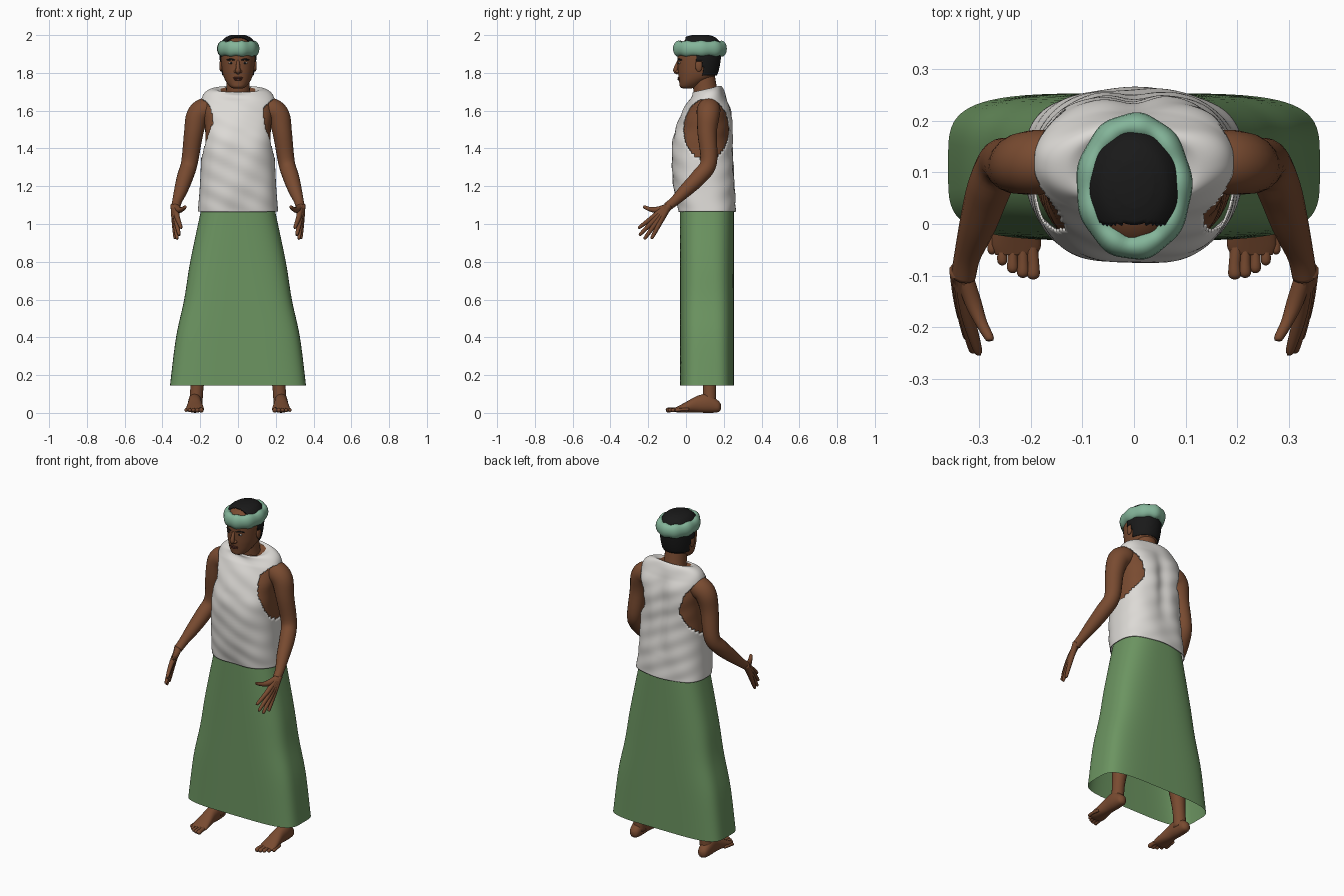
import bpy, bmesh
from math import sin, cos, pi, exp, copysign, radians
from mathutils import Vector

cube = bpy.data.objects.get("Cube")
if cube:
    bpy.data.objects.remove(cube)


def material(name, red, green, blue):
    m = bpy.data.materials.new(name)
    m.use_nodes = True
    m.diffuse_color = (red, green, blue, 1)
    m.node_tree.nodes["Principled BSDF"].inputs["Base Color"].default_value = m.diffuse_color
    return m


SKIN = material("brown skin", 0.19, 0.07, 0.03)
WHITE = material("white cloth", 0.72, 0.7, 0.67)
GREEN = material("green cloth", 0.15, 0.3, 0.12)
MINT = material("mint cloth", 0.23, 0.46, 0.32)
BLACK = material("black hair", 0.01, 0.01, 0.01)
LIP = material("dark lips", 0.1, 0.03, 0.02)
EYE = material("eye white", 0.5, 0.45, 0.4)


def smooth_rows(rows, steps):
    """Catmull-Rom interpolation between equal-length tuples."""
    out = []
    last = len(rows) - 1
    for i in range(last):
        before, start, end, after = (rows[min(max(k, 0), last)] for k in range(i - 1, i + 3))
        for step in range(steps):
            t = step / steps
            out.append([q + t / 2 * (r - p + t * (2 * p - 5 * q + 4 * r - s + t * (3 * (q - r) + s - p)))
                        for p, q, r, s in zip(before, start, end, after)])
    return out + [list(rows[last])]


def circle(count):
    return [(cos(2 * pi * k / count), sin(2 * pi * k / count)) for k in range(count)]


def bridge(name, rings, mat, caps=True, loop=False, mirror=False, drop=None, move=None, thick=0):
    """Join rings of points into one smooth object."""
    bm = bmesh.new()
    verts = [[bm.verts.new(move(*p) if move else p) for p in ring] for ring in rings]
    pairs = list(zip(verts, verts[1:]))
    if loop:
        pairs.append((verts[-1], verts[0]))
    for low, high in pairs:
        for i in range(len(low)):
            bm.faces.new((low[i - 1], low[i], high[i], high[i - 1]))
    if caps and not loop:
        bm.faces.new(verts[0])
        bm.faces.new(verts[-1])
    if drop:
        gone = [f for f in bm.faces if drop(*f.calc_center_median())]
        bmesh.ops.delete(bm, geom=gone, context='FACES')
    bmesh.ops.recalc_face_normals(bm, faces=bm.faces)
    for face in bm.faces:
        face.smooth = True
    mesh = bpy.data.meshes.new(name)
    bm.to_mesh(mesh)
    bm.free()
    mesh.materials.append(mat)
    ob = bpy.data.objects.new(name, mesh)
    bpy.context.collection.objects.link(ob)
    if thick:
        ob.modifiers.new("thickness", 'SOLIDIFY').thickness = thick
    if mirror:
        ob.modifiers.new("mirror", 'MIRROR')


def loft(name, rows, mat, power=(2, 2), grow=0, centre=0, steps=6, sides=48, forward=False, **options):
    """Rows: position, low side, high side, half width. Power sets the squareness from first to last."""
    rings = []
    rows = smooth_rows(rows, steps)
    for i, (pos, low, high, half) in enumerate(rows):
        e = 2 / (power[0] + (power[1] - power[0]) * i / len(rows))
        ring = []
        for c, s in circle(sides):
            x = centre + (half + grow) * copysign(abs(c) ** e, c)
            v = (low + high) / 2 + ((high - low) / 2 + grow) * copysign(abs(s) ** e, s)
            ring.append((x, pos, v) if forward else (x, v, pos))
        rings.append(ring)
    bridge(name, rings, mat, **options)


def tube(name, path, mat=SKIN, sides=14, mirror=True):
    """Round limb along points of x, y, z, radius."""
    points = smooth_rows(path, 5)
    spots = [Vector(p[:3]) for p in points]
    rings, old, turn = [], None, None
    for i, spot in enumerate(spots):
        way = (spots[min(i + 1, len(spots) - 1)] - spots[max(i - 1, 0)]).normalized()
        turn = old.rotation_difference(way) @ turn if old else way.to_track_quat('Z', 'X')
        old = way
        rings.append([spot + turn @ Vector((c, s, 0)) * points[i][3] for c, s in circle(sides)])
    bridge(name, rings, mat, mirror=mirror)


def ellipsoid(name, centre, size, mat, mirror=True):
    rings = []
    for k in range(1, 12):
        flat, up = sin(pi * k / 12), cos(pi * k / 12)
        rings.append([[o + r * d for o, r, d in zip(centre, size, (c * flat, s * flat, up))]
                      for c, s in circle(16)])
    bridge(name, rings, mat, mirror=mirror)


# Long skirt, open at the hem
hem_to_waist = [(0.145, 0.36), (0.4, 0.328), (0.6, 0.285), (0.8, 0.253), (1.1, 0.19)]
loft("skirt", [(z, -0.032, 0.253, half) for z, half in hem_to_waist], GREEN,
     power=(4.2, 2.6), sides=72, caps=False)

# Torso rows, shared by the shirt and the body under it
torso = [(1.065, -0.035, 0.257, 0.208), (1.2, -0.06, 0.253, 0.197), (1.4, -0.07, 0.247, 0.188),
         (1.5, -0.05, 0.246, 0.188), (1.6, -0.01, 0.235, 0.198), (1.68, 0.035, 0.2, 0.18),
         (1.71, 0.04, 0.18, 0.13), (1.69, 0.045, 0.165, 0.07)]


def drape(x, y, z):
    """Sloping collar, groove down the spine and faint folds."""
    rise = max(0, z - 1.65) * 4 * (y - 0.11)
    if y > 0.15 and 1.2 < z < 1.69:
        y -= 0.018 * exp(-(x / 0.04) ** 2) * sin((z - 1.2) / 0.49 * pi)
    return x, y + 0.004 * sin(x * 30 + z * 22) * sin(z * 40), z + rise


def armhole(x, y, z):
    return abs(x) > 0.1 and ((y - 0.108) / 0.118) ** 2 + ((z - 1.5) / 0.16) ** 2 < 1


loft("shirt", torso, WHITE, power=(2.7, 2.1), steps=12, sides=120, caps=False, drop=armhole,
     move=drape, thick=-0.005)
loft("torso", torso, SKIN, power=(2.7, 2.1), grow=-0.014, move=drape)

# Arms
tube("arm", [(0.12, 0.12, 1.615, 0.05), (0.175, 0.12, 1.605, 0.062), (0.215, 0.117, 1.57, 0.06),
             (0.235, 0.112, 1.48, 0.051), (0.257, 0.12, 1.325, 0.044), (0.28, 0.07, 1.25, 0.043),
             (0.302, 0, 1.18, 0.036), (0.322, -0.06, 1.122, 0.026), (0.33, -0.1, 1.09, 0.024)], sides=20)

# Fingers fanning out from the wrist
for i, label in enumerate(["index", "middle", "ring", "little"]):
    angle = radians(37 + 8.5 * i)
    length = 0.2 + 0.025 * sin(i * pi / 3)
    bend = 0.03 - 0.008 * i
    tube(label + "_finger", [(0.33 + 0.003 * i - bend * t * t, -0.09 - length * t * cos(angle),
                              1.1 - length * t * sin(angle), radius)
                             for t, radius in [(0, 0.019), (0.5, 0.014), (0.95, 0.009), (1, 0.004)]], sides=10)
tube("thumb", [(0.328, -0.1, 1.09, 0.017), (0.312, -0.15, 1.075, 0.017), (0.296, -0.19, 1.078, 0.012),
               (0.28, -0.22, 1.09, 0.009), (0.278, -0.226, 1.092, 0.004)], sides=10)

# Legs and feet
tube("leg", [(0.1, 0.11, 1, 0.085), (0.135, 0.105, 0.75, 0.078), (0.17, 0.11, 0.5, 0.055),
             (0.195, 0.125, 0.33, 0.052), (0.215, 0.125, 0.16, 0.036), (0.224, 0.125, 0.04, 0.036)], sides=20)
loft("foot", [(0.185, 0.02, 0.045, 0.01), (0.17, 0.004, 0.065, 0.028), (0.12, 0, 0.1, 0.036),
              (0.06, 0.002, 0.09, 0.036), (0, 0.002, 0.058, 0.044), (-0.04, 0.002, 0.036, 0.048),
              (-0.06, 0.006, 0.025, 0.04)], SKIN, power=(2.2, 2.2), centre=0.228, sides=24,
     forward=True, mirror=True)
for i in range(5):
    x, y, radius = 0.195 + 0.02 * i, -0.098 + 0.003 * i * i, 0.013 - 0.001 * i
    tube(f"toe_{i + 1}", [(x * 0.85 + 0.034, y + 0.065, 0.018, radius), (x, y + 0.025, 0.017, radius * 0.9),
                          (x, y, 0.014, radius), (x, y - 0.008, 0.012, radius * 0.4)], sides=10)

# Neck and head
tube("neck", [(0, 0.12, 1.62, 0.075), (0, 0.105, 1.69, 0.064), (0, 0.09, 1.8, 0.06)], sides=24, mirror=False)
skull = [(1.718, -0.018, 0.03, 0.026), (1.727, -0.032, 0.06, 0.042), (1.75, -0.036, 0.1, 0.061),
         (1.78, -0.04, 0.15, 0.076), (1.82, -0.043, 0.168, 0.085), (1.9, -0.046, 0.18, 0.091),
         (1.945, -0.035, 0.173, 0.083), (1.975, -0.002, 0.15, 0.06), (1.988, 0.04, 0.115, 0.03)]
loft("head", skull, SKIN, power=(2.2, 2))


def bald(x, y, z):
    if z > 1.93:
        return y < 0
    return z < 1.785 or y < (0.05 if z > 1.855 else 0.09)


def lift(x, y, z):
    return x, y, z + 0.012 * (z > 1.9)


loft("hair", skull, BLACK, power=(2.2, 2), grow=0.007, sides=72, drop=bald, move=lift, thick=0.006)

# Rolled headband with soft lumps
band = []
for k, (c, s) in enumerate(circle(72)):
    lump = 1 + 0.07 * sin(k * pi / 4 + 1)
    band.append([(c * (0.086 + 0.026 * lump * out), s * (0.116 + 0.026 * lump * out) + 0.073,
                  1.928 + 0.04 * lump * up) for out, up in circle(16)])
bridge("headband", band, MINT, loop=True)

# Facial features
tube("nose", [(0, -0.038, 1.868, 0.007), (0, -0.054, 1.822, 0.012), (0, -0.052, 1.808, 0.013),
              (0, -0.042, 1.797, 0.007)], sides=12, mirror=False)
ellipsoid("nostril", (0.012, -0.043, 1.807), (0.01, 0.012, 0.009), SKIN)
ellipsoid("eye", (0.036, -0.034, 1.853), (0.014, 0.006, 0.006), EYE)
ellipsoid("pupil", (0.036, -0.038, 1.853), (0.006, 0.004, 0.006), BLACK)
tube("eyebrow", [(0.016, -0.042, 1.867, 0.003), (0.036, -0.037, 1.872, 0.005), (0.058, -0.022, 1.868, 0.003)],
     BLACK, sides=8)
ellipsoid("upper_lip", (0, -0.037, 1.774), (0.026, 0.008, 0.005), LIP, mirror=False)
ellipsoid("lower_lip", (0, -0.036, 1.765), (0.022, 0.008, 0.006), LIP, mirror=False)
ellipsoid("ear", (0.09, 0.068, 1.838), (0.009, 0.019, 0.032), SKIN)
